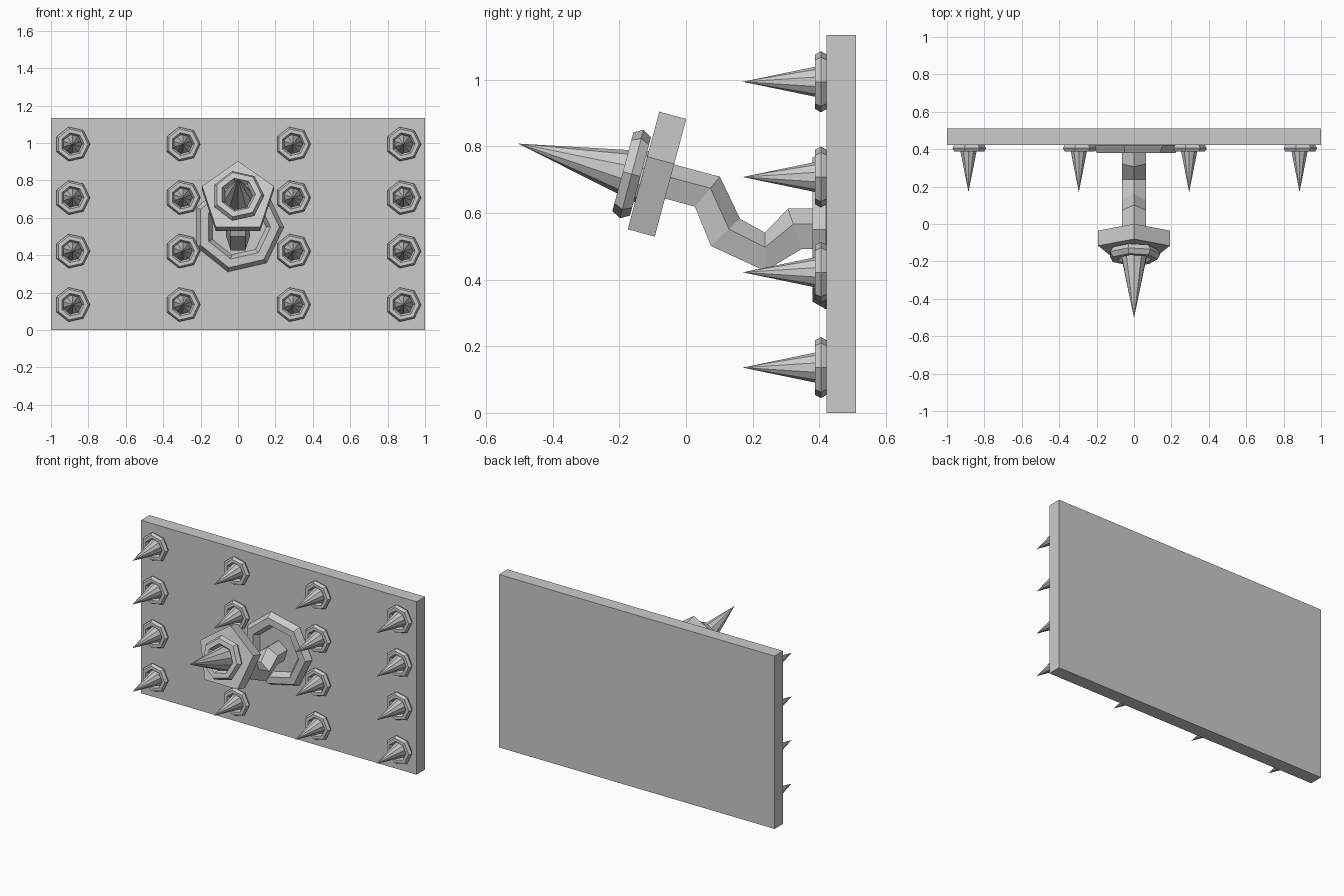
import bpy, bmesh
from math import radians, sin, cos, pi
from mathutils import Vector

cube = bpy.data.objects.get("Cube")
if cube:
    bpy.data.objects.remove(cube, do_unlink=True)

# Single plain grey
grey = bpy.data.materials.new("plain_grey")
grey.use_nodes = True
grey.diffuse_color = (0.6, 0.6, 0.6, 1)
grey.node_tree.nodes["Principled BSDF"].inputs["Base Color"].default_value = (0.6, 0.6, 0.6, 1)

FACING = radians(90)      # local z points to the front
TILT = radians(75)        # local z points forward and slightly up


def finish(name):
    ob = bpy.context.object
    ob.name = name
    ob.data.materials.clear()
    ob.data.materials.append(grey)
    return ob


def ring(name, loc, major, minor, angle=FACING):
    bpy.ops.mesh.primitive_torus_add(major_segments=7, minor_segments=6,
                                     major_radius=major, minor_radius=minor,
                                     location=loc, rotation=(angle, 0, 0))
    return finish(name)


def spike(name, base, scale=1, angle=FACING):
    """Cone with a seven-sided collar, its base centred on the given point."""
    base = Vector(base)
    axis = Vector((0, -sin(angle), cos(angle)))
    length = 0.256 * scale
    bpy.ops.mesh.primitive_cone_add(vertices=10, radius1=0.053 * scale, radius2=0,
                                    depth=length, location=base + axis * length / 2,
                                    rotation=(angle, 0, 0))
    finish(name)
    ring(name + "_collar", base + axis * 0.021 * scale,
         0.073 * scale, 0.021 * scale, angle)


# Back board
bpy.ops.mesh.primitive_cube_add(size=1, location=(0, 0.466, 0.567))
board = finish("back_board")
board.scale = (2, 0.088, 1.134)

# Grid of small spikes
for col in range(4):
    for row in range(4):
        x = (col - 1.5) * 0.59
        z = 0.136 + row * 0.286
        spike(f"wall_spike_{col}_{row}", (x, 0.426, z))

# Mounting ring for the arm
ring("arm_mount_ring", (0, 0.42, 0.55), 0.198, 0.047)

# Bent five-sided arm: top ridge and underside at each joint, as (y, z)
joints = [((0.44, 0.613), (0.44, 0.492)),
          ((0.306, 0.613), (0.348, 0.492)),
          ((0.237, 0.541), (0.237, 0.426)),
          ((0.162, 0.583), (0.075, 0.501)),
          ((0.102, 0.709), (0.027, 0.619)),
          ((-0.075, 0.756), (-0.106, 0.655))]
section = [(0, 0), (0.063, 0.382), (0.039, 1), (-0.039, 1), (-0.063, 0.382)]
bm = bmesh.new()
loops = []
for top, low in joints:
    a, b = Vector((0, *top)), Vector((0, *low))
    loops.append([bm.verts.new(a.lerp(b, t) + Vector((x, 0, 0))) for x, t in section])
for p, q in zip(loops, loops[1:]):
    for i in range(5):
        j = (i + 1) % 5
        bm.faces.new((p[i], p[j], q[j], q[i]))
bm.faces.new(loops[0])
bm.faces.new(loops[-1])
bmesh.ops.recalc_face_normals(bm, faces=bm.faces)
mesh = bpy.data.meshes.new("bent_arm")
bm.to_mesh(mesh)
bm.free()
arm = bpy.data.objects.new("bent_arm", mesh)
mesh.materials.append(grey)
bpy.context.collection.objects.link(arm)

# Five-sided head plate with the large spike
head = Vector((0, -0.092, 0.698))
bpy.ops.mesh.primitive_cylinder_add(vertices=5, radius=0.202, depth=0.084,
                                    location=head, rotation=(TILT, 0, 0))
finish("head_plate")
forward = Vector((0, -sin(TILT), cos(TILT)))
spike("head_spike", head + forward * 0.042, 1.5, TILT)
